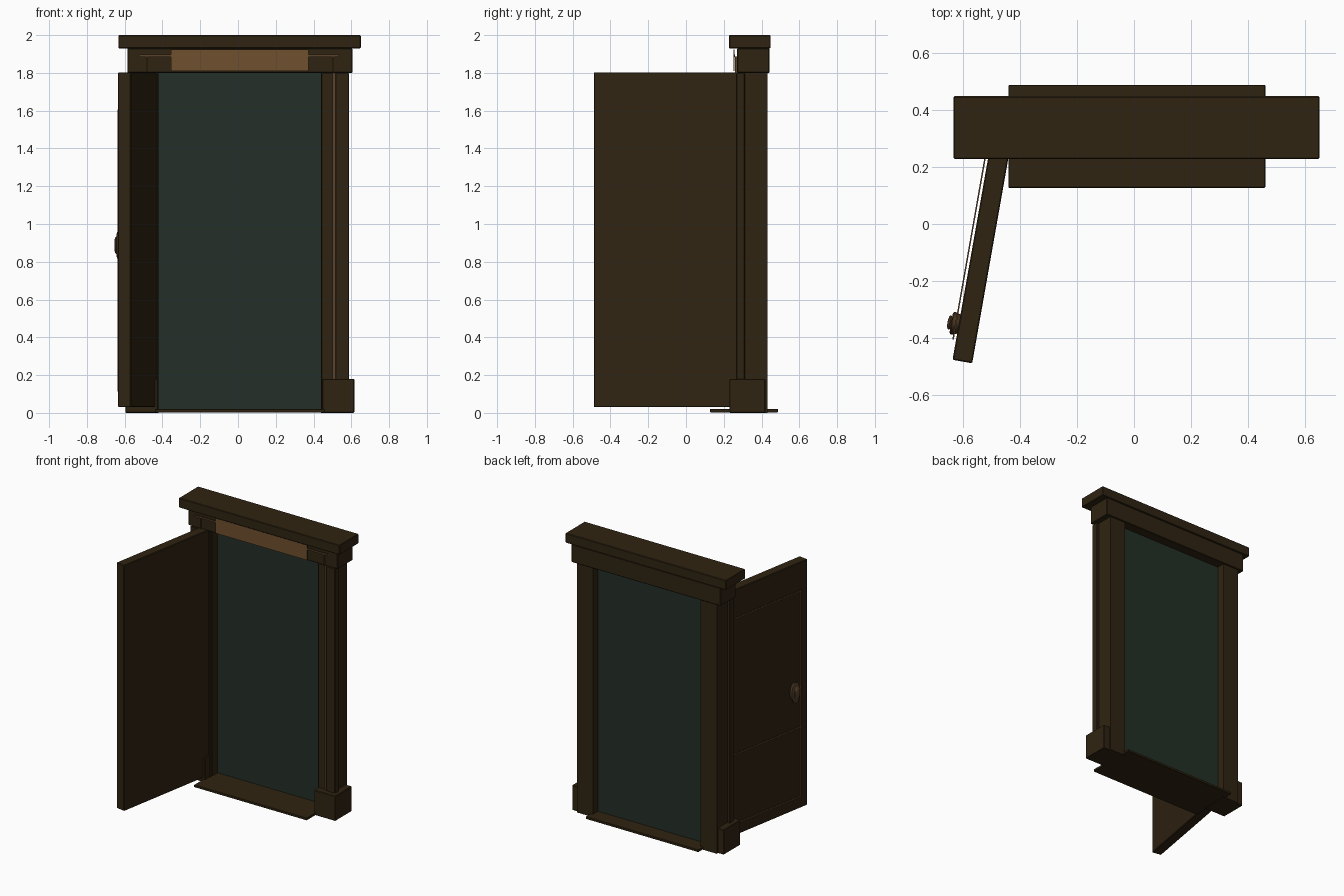
import bpy, bmesh, math
from mathutils import Matrix, Vector

if "Cube" in bpy.data.objects:
    bpy.data.objects.remove(bpy.data.objects["Cube"])

CX = 0.01  # centre line of the frame


def material(name, rgb):
    m = bpy.data.materials.new(name)
    m.diffuse_color = (*rgb, 1)
    m.use_nodes = True
    m.node_tree.nodes["Principled BSDF"].inputs["Base Color"].default_value = m.diffuse_color
    return m


WOOD = material("dark_wood", (0.029, 0.0175, 0.006))
TRIM = material("brown_trim", (0.10, 0.055, 0.024))
TAN = material("tan_plate", (0.16, 0.08, 0.027))
GREEN = material("dark_green_opening", (0.017, 0.028, 0.020))
METAL = material("bronze_handle", (0.075, 0.042, 0.018))


def finish(bm, name, mat, matrix=None):
    me = bpy.data.meshes.new(name)
    bm.to_mesh(me)
    bm.free()
    ob = bpy.data.objects.new(name, me)
    bpy.context.collection.objects.link(ob)
    me.materials.append(mat)
    if matrix is not None:
        ob.matrix_world = matrix
    return ob


def box(name, x, y, z, mat, bevel=0.0, matrix=None):
    bm = bmesh.new()
    bmesh.ops.create_cube(bm, size=1)
    for v in bm.verts:
        v.co = Vector([(r[0] + r[1]) / 2 + c * (r[1] - r[0])
                       for r, c in zip((x, y, z), v.co)])
    if bevel:
        bmesh.ops.bevel(bm, geom=bm.edges[:], offset=bevel, segments=1, affect='EDGES')
    return finish(bm, name, mat, matrix)


def pair(name, x, y, z, mat, bevel=0.0):
    # x is measured outward from the centre line
    box("right_" + name, (CX + x[0], CX + x[1]), y, z, mat, bevel)
    box("left_" + name, (CX - x[1], CX - x[0]), y, z, mat, bevel)


# Threshold, cornice and lintel
box("threshold", (-0.44, 0.46), (0.127, 0.487), (0.003, 0.02), WOOD, 0.002)
box("cornice", (-0.633, 0.65), (0.228, 0.448), (1.93, 2.0), WOOD, 0.004)
box("lintel", (-0.586, 0.606), (0.27, 0.442), (1.80, 1.93), WOOD, 0.004)

# Layered door posts and plinth blocks
pair("post", (0.43, 0.558), (0.31, 0.432), (0.0, 1.80), WOOD)
pair("inner_casing", (0.432, 0.492), (0.28, 0.312), (0.0, 1.80), WOOD, 0.003)
pair("outer_casing", (0.505, 0.578), (0.266, 0.312), (0.0, 1.80), WOOD, 0.004)
pair("casing_bead", (0.491, 0.506), (0.272, 0.312), (0.17, 1.80), TRIM)
pair("plinth", (0.435, 0.606), (0.23, 0.42), (0.0, 0.18), WOOD, 0.004)

# Lintel bead and name-less plate
box("lintel_bead", (-0.525, 0.535), (0.254, 0.259), (1.885, 1.897), TRIM)
box("lintel_plate", (-0.356, 0.374), (0.252, 0.258), (1.81, 1.925), TAN)
pair("lintel_bead_end", (0.489, 0.495), (0.259, 0.272), (1.80, 1.888), TRIM)

# Opening panel
box("opening_panel", (-0.425, 0.445), (0.368, 0.374), (0.018, 1.802), GREEN)

# Open door: local x is thickness (outer face at 0), local y runs towards the hinge
DOOR = Matrix.Translation((-0.636, -0.476, 0)) @ Matrix.Rotation(math.radians(-10), 4, 'Z')
W = 0.84
box("door", (0, 0.07), (0, W), (0.03, 1.803), WOOD, 0.004, DOOR)

# Thin panel beads on the outer face
OUT = (-0.013, -0.008)
for i, y in enumerate((0.075, W - 0.075)):
    box(f"door_bead_upright_{i + 1}", OUT, (y - 0.005, y + 0.005), (0.12, 1.60), TRIM, 0, DOOR)
for i, z in enumerate((0.12, 0.62, 1.60)):
    box(f"door_bead_rail_{i + 1}", OUT, (0.07, W - 0.07), (z - 0.006, z + 0.006), TRIM, 0, DOOR)


# Oval handle: stacked rings turned about the local x axis
def turned(name, profile, mat, tall):
    bm = bmesh.new()
    n = 24
    rings = []
    for depth, r in profile:
        rings.append([bm.verts.new((-depth, r * math.cos(2 * math.pi * k / n),
                                    tall * r * math.sin(2 * math.pi * k / n)))
                      for k in range(n)])
    for a, b in zip(rings, rings[1:]):
        for k in range(n):
            bm.faces.new((a[k], a[(k + 1) % n], b[(k + 1) % n], b[k]))
    bm.faces.new(rings[0])
    bm.faces.new(rings[-1])
    bmesh.ops.recalc_face_normals(bm, faces=bm.faces[:])
    ob = finish(bm, name, mat, DOOR @ Matrix.Translation((0, 0.127, 0.887)))
    bpy.ops.object.select_all(action='DESELECT')
    bpy.context.view_layer.objects.active = ob
    ob.select_set(True)
    bpy.ops.object.shade_smooth_by_angle(angle=math.radians(35))


turned("handle_plate", [(0.0, 0.034), (0.018, 0.040), (0.023, 0.040), (0.027, 0.034)], METAL, 1.9)
turned("handle_knob", [(0.025, 0.020), (0.032, 0.026), (0.037, 0.022), (0.040, 0.010)], TRIM, 1.8)
